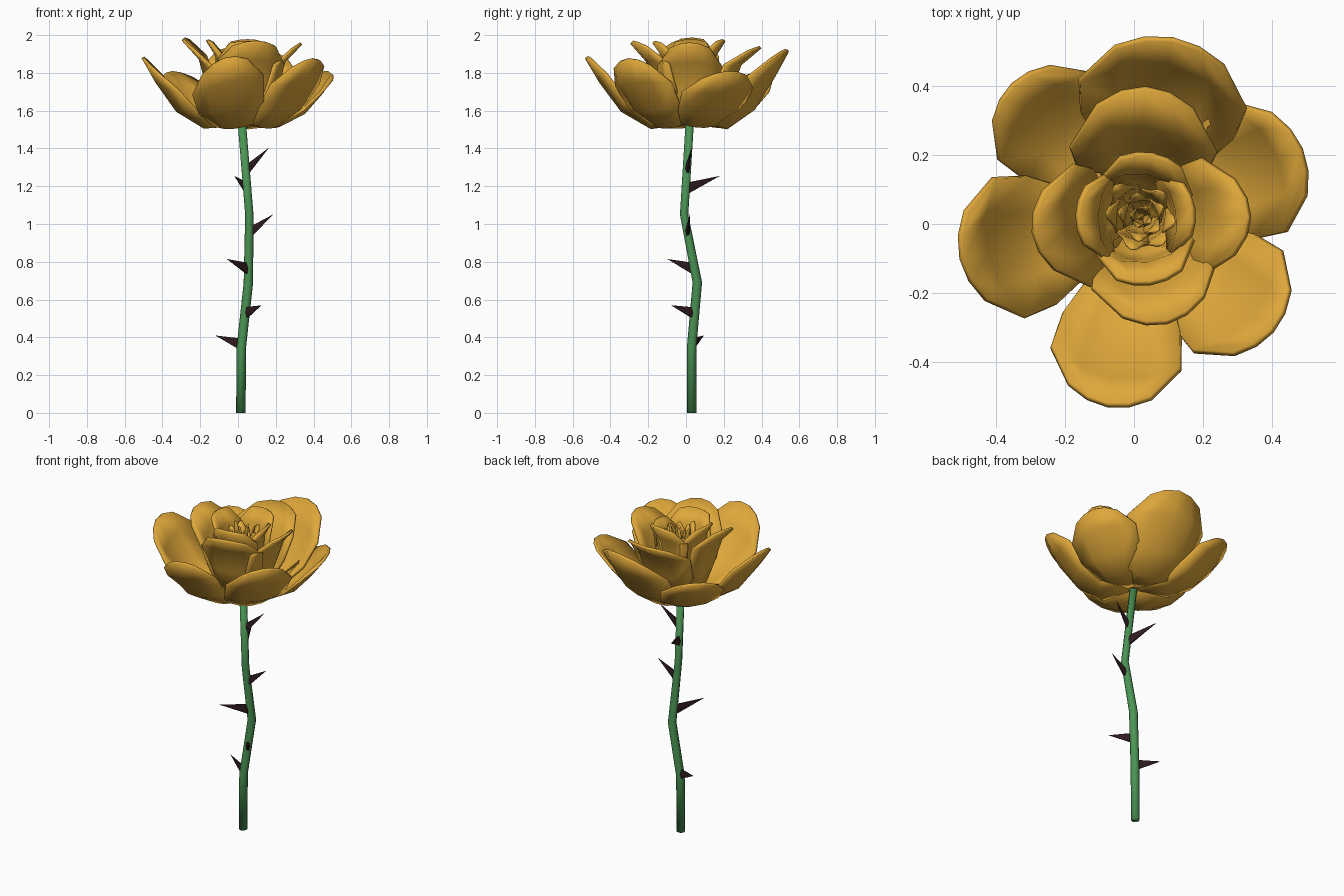
import bpy, bmesh, math, random
from mathutils import Vector

if "Cube" in bpy.data.objects:
    bpy.data.objects.remove(bpy.data.objects["Cube"])

random.seed(4)


def material(name, rgb):
    m = bpy.data.materials.new(name)
    m.diffuse_color = (*rgb, 1)
    m.use_nodes = True
    m.node_tree.nodes["Principled BSDF"].inputs["Base Color"].default_value = m.diffuse_color
    return m


GOLD = material("golden_petal", (0.73, 0.385, 0.042))
GREEN = material("stem_green", (0.07, 0.30, 0.09))
DARK = material("dark_thorn", (0.03, 0.012, 0.014))


def make_object(name, bm, mat, angle=50):
    bmesh.ops.recalc_face_normals(bm, faces=bm.faces)
    me = bpy.data.meshes.new(name)
    bm.to_mesh(me)
    bm.free()
    me.materials.append(mat)
    ob = bpy.data.objects.new(name, me)
    bpy.context.collection.objects.link(ob)
    bpy.ops.object.select_all(action='DESELECT')
    ob.select_set(True)
    bpy.context.view_layer.objects.active = ob
    bpy.ops.object.shade_smooth_by_angle(angle=math.radians(angle))
    return ob


def lerp_table(table, u):
    """Linear interpolation in a list of (u, a, b, ...) rows."""
    u = max(table[0][0], min(table[-1][0], u))
    for p, q in zip(table, table[1:]):
        if u <= q[0]:
            t = (u - p[0]) / (q[0] - p[0])
            return [a + (b - a) * t for a, b in zip(p[1:], q[1:])]


# Stem: bent eight-sided tube
PATH = [(0, 0.015, 0.03), (0.35, 0.018, 0.03), (0.69, 0.055, 0.06),
        (1.05, 0.06, -0.01), (1.54, 0.02, 0.02)]
bm = bmesh.new()
rings = []
for z, x, y in PATH:
    rad = 0.025 if z < 1 else 0.022
    rings.append([bm.verts.new((x + rad * math.cos(k * math.tau / 8),
                                y + rad * math.sin(k * math.tau / 8), z)) for k in range(8)])
for a, b in zip(rings, rings[1:]):
    for k in range(8):
        bm.faces.new((a[k], a[(k + 1) % 8], b[(k + 1) % 8], b[k]))
bm.faces.new(rings[0])
bm.faces.new(rings[-1])
make_object("stem", bm, GREEN, 180)

# Thorns: base height and tip position
THORNS = [(1.29, (0.165, 0.03, 1.405)), (1.19, (-0.02, 0.18, 1.255)),
          (0.96, (0.185, 0.02, 1.05)), (0.765, (-0.06, -0.10, 0.815)),
          (0.53, (0.125, -0.08, 0.57)), (0.365, (-0.12, 0.095, 0.41))]
for i, (z, tip) in enumerate(THORNS):
    x, y = lerp_table(PATH, z)
    out = Vector((tip[0] - x, tip[1] - y, 0)).normalized()
    side = Vector((-out.y, out.x, 0))
    base = Vector((x, y, z)) + out * 0.012
    bm = bmesh.new()
    ring = [bm.verts.new(base + side * 0.013 * math.cos(k * math.tau / 6)
                         + Vector((0, 0, 0.034 * math.sin(k * math.tau / 6)))) for k in range(6)]
    top = bm.verts.new(tip)
    for k in range(6):
        bm.faces.new((ring[k], ring[(k + 1) % 6], top))
    bm.faces.new(ring)
    make_object(f"thorn_{i + 1}", bm, DARK, 35)

# Petal profiles: u, radius share, height share
OPEN = [(0, 0.02, 0.02), (0.3, 0.38, -0.06), (0.55, 0.66, 0.20), (0.8, 0.87, 0.65), (1, 1, 1)]
MID = [(0, 0.02, 0), (0.3, 0.44, 0.10), (0.55, 0.58, 0.42), (0.8, 0.72, 0.78), (1, 1, 1)]
CUP = [(0, 0.05, 0), (0.3, 0.60, 0.14), (0.55, 0.70, 0.48), (0.8, 0.74, 0.82), (1, 1, 1)]
WIDTH = [(0, 0.15), (0.3, 0.60), (0.55, 0.92), (0.8, 1.0), (1, 0.62)]
CENTRE = Vector((0.02, 0.02, 1.525))


def petal(name, profile, deg, R, top, half, curl, tilt=0, point=0.05, flat=0.5, thick=0.016):
    """Cupped shell: half = half width, curl = radius of the sideways bend, flat = uncurling at the tip."""
    a = math.radians(deg)
    out = Vector((math.cos(a), math.sin(a), 0))
    side = Vector((-out.y, out.x, 0))
    up = Vector((0, 0, 1))
    H = top - CENTRE.z
    bm = bmesh.new()
    grid = []
    for u0 in (0, 0.3, 0.55, 0.8, 1):
        row = []
        w = lerp_table(WIDTH, u0)[0]
        c = curl * (1 + flat * u0 ** 3)
        for v in (-1, -0.5, 0, 0.5, 1):
            u = u0 * (1 - point * v * v)
            r, z = lerp_table(profile, u)
            r1, z1 = lerp_table(profile, u + 0.12)
            r0, z0 = lerp_table(profile, u - 0.12)
            n = (up * (r1 - r0) * R - out * (z1 - z0) * H).normalized()
            s = v * w * half / c
            row.append(bm.verts.new(CENTRE + out * r * R + up * (z * H + tilt * v * w * u)
                                    + side * c * math.sin(s) + n * c * (1 - math.cos(s))))
        grid.append(row)
    for p, q in zip(grid, grid[1:]):
        for k in range(4):
            bm.faces.new((p[k], p[k + 1], q[k + 1], q[k]))
    bm.normal_update()
    bmesh.ops.solidify(bm, geom=bm.faces[:], thickness=thick)
    make_object(name, bm, GOLD, 180)


# Outer open petals: angle, radius, top height, half width, tilt
OUTER = [(80, 0.53, 1.92, 0.265, 0), (134, 0.54, 1.80, 0.19, 0), (23, 0.51, 1.80, 0.215, 0.02),
         (193, 0.54, 1.87, 0.22, -0.06), (260, 0.56, 1.87, 0.20, 0.07), (319, 0.51, 1.87, 0.205, 0.01)]
for i, (d, R, t, h, tl) in enumerate(OUTER):
    petal(f"outer_petal_{i + 1}", OPEN, d, R, t, h, 0.34, tl, 0.08)

# Middle petals
MIDDLE = [(88, 0.38, 1.93, 0.23, 0), (188, 0.32, 1.97, 0.19, -0.05),
          (0, 0.32, 1.95, 0.18, 0), (284, 0.32, 1.96, 0.20, 0)]
for i, (d, R, t, h, tl) in enumerate(MIDDLE):
    petal(f"middle_petal_{i + 1}", MID, d, R, t, h, 0.24, tl, 0.08, 1.0)

# Inner wrapped petals
INNER = [(80, 0.19, 1.97, 0.15), (178, 0.19, 1.97, 0.14), (10, 0.16, 1.94, 0.13), (278, 0.20, 1.96, 0.16)]
for i, (d, R, t, h) in enumerate(INNER):
    petal(f"inner_petal_{i + 1}", CUP, d, R, t, h, 0.15, 0, 0.05, 0.8)

# Small bud petals in the heart
HEART = [(0.11, 1.92, 0.055, 6), (0.07, 1.92, 0.04, 5), (0.035, 1.90, 0.022, 4)]
for ring, (R, t, h, n) in enumerate(HEART):
    for k in range(n):
        petal(f"heart_petal_{ring + 1}_{k + 1}", CUP, 360 * k / n + 37 * ring + random.uniform(-15, 15),
              R * random.uniform(0.9, 1.15), t + random.uniform(-0.03, 0.03), h, R * 1.3,
              random.choice((-0.03, 0.03)), 0.18, 0.8, 0.006)
